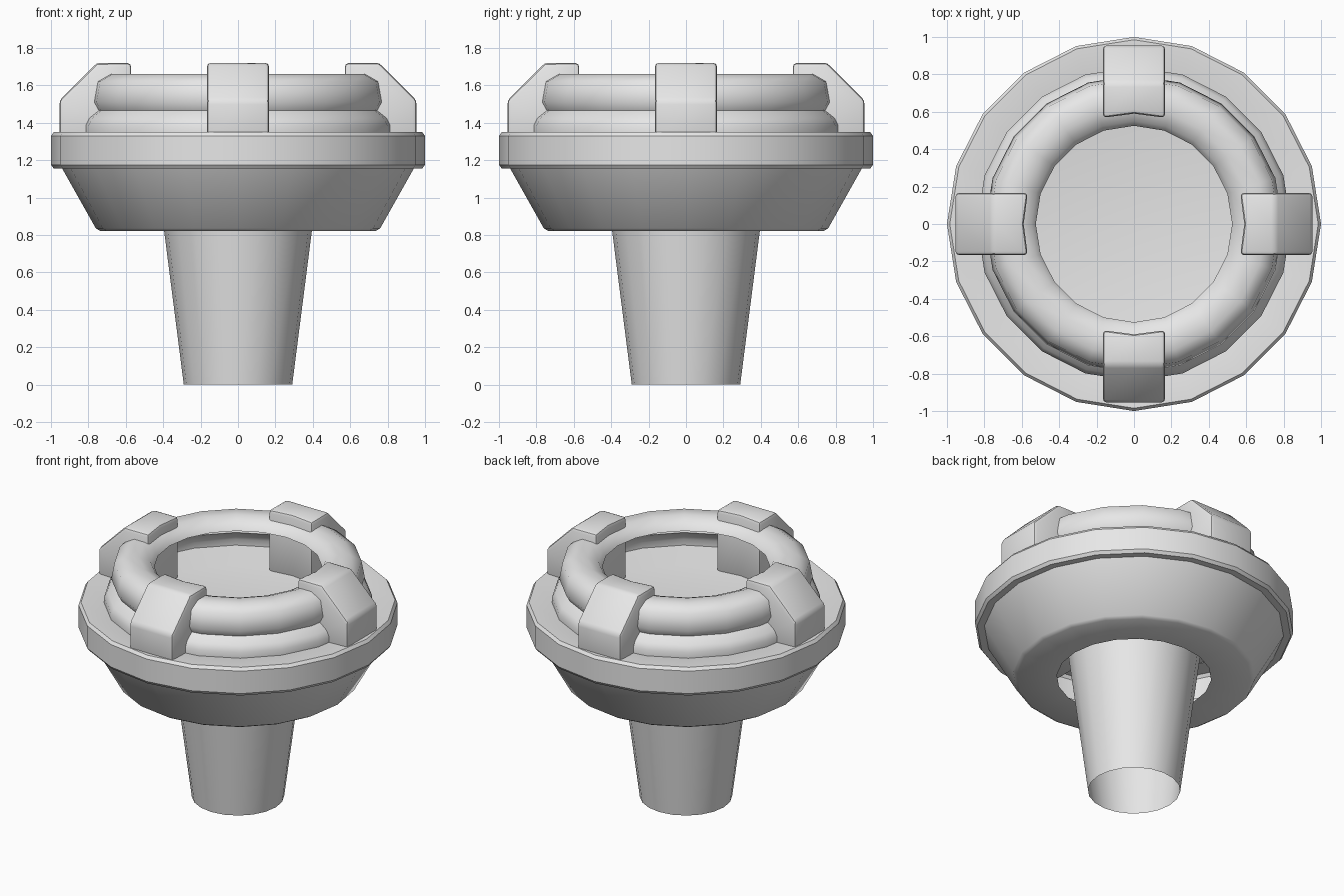
import bpy, bmesh, math
from mathutils import Matrix

cube = bpy.data.objects.get("Cube")
if cube:
    bpy.data.objects.remove(cube, do_unlink=True)

SIDES = 20

# one plain grey for everything
grey = bpy.data.materials.new("plain grey")
grey.use_nodes = True
colour = (0.8, 0.8, 0.8, 1)
grey.diffuse_color = colour
grey.node_tree.nodes["Principled BSDF"].inputs["Base Color"].default_value = colour


def finish(name, bm, angle=35):
    mesh = bpy.data.meshes.new(name)
    bm.to_mesh(mesh)
    bm.free()
    mesh.materials.append(grey)
    ob = bpy.data.objects.new(name, mesh)
    bpy.context.collection.objects.link(ob)
    bpy.ops.object.select_all(action='DESELECT')
    ob.select_set(True)
    bpy.context.view_layer.objects.active = ob
    bpy.ops.object.shade_smooth_by_angle(angle=math.radians(angle))
    return ob


def lathe(name, profile, angle=35):
    """Turn a profile of (radius, height) points, bottom to top outside."""
    bm = bmesh.new()
    verts = [bm.verts.new((r, 0, z)) for r, z in profile]
    edges = [bm.edges.new(pair) for pair in zip(verts, verts[1:])]
    bmesh.ops.spin(bm, geom=verts + edges, cent=(0, 0, 0), axis=(0, 0, 1),
                   angle=math.tau, steps=SIDES, use_duplicate=False)
    bmesh.ops.remove_doubles(bm, verts=bm.verts, dist=0.0005)
    bmesh.ops.recalc_face_normals(bm, faces=bm.faces)
    # open shells: make the outermost face point outwards
    outer = max(bm.faces, key=lambda f: f.calc_center_median().xy.length)
    c = outer.calc_center_median()
    if outer.normal.x * c.x + outer.normal.y * c.y < 0:
        bmesh.ops.reverse_faces(bm, faces=bm.faces)
    return finish(name, bm, angle)


# tapered stem, open at the bottom
lathe("stem", [(0.29, 0), (0.405, 0.9), (0.43, 1.1)])

# flared bowl with a hole round the stem, thick rim and sunken floor
lathe("bowl", [(0.485, 0.82), (0.735, 0.82), (0.76, 0.835), (0.94, 1.155),
               (0.985, 1.155), (1.0, 1.175), (1.0, 1.33), (0.985, 1.35),
               (0.84, 1.345), (0.64, 1.3), (0, 1.3)])

# stepped collar under the ring
lathe("collar", [(0.84, 1.34), (0.84, 1.385), (0.82, 1.425), (0.77, 1.465)], 50)

# rounded ring with an open inner lip
lathe("ring", [(0.77, 1.465), (0.795, 1.51), (0.775, 1.62), (0.705, 1.66),
               (0.62, 1.66), (0.55, 1.63), (0.525, 1.59)], 60)

# four clamps gripping the ring
side = [(0.955, 1.28), (0.955, 1.52), (0.755, 1.72), (0.59, 1.72), (0.59, 1.28)]
names = ["left_clamp", "back_clamp", "right_clamp", "front_clamp"]
for i, name in enumerate(names):
    bm = bmesh.new()
    rows = []
    for y in (-0.167, 0, 0.167):
        # inner end is slightly hollow
        rows.append([bm.verts.new((x - (0.022 if x < 0.6 and y else 0), y, z))
                     for x, z in side])
    n = len(side)
    for a, b in zip(rows, rows[1:]):
        for k in range(n):
            j = (k + 1) % n
            bm.faces.new((a[k], a[j], b[j], b[k]))
    bm.faces.new(rows[0])
    bm.faces.new(rows[-1])
    bmesh.ops.recalc_face_normals(bm, faces=bm.faces)
    hard = [e for e in bm.edges if e.calc_face_angle(0) > math.radians(30)]
    bmesh.ops.bevel(bm, geom=hard, offset=0.022, segments=2, profile=0.5,
                    affect='EDGES')
    bm.transform(Matrix.Rotation(i * math.pi / 2, 4, 'Z'))
    finish(name, bm)
